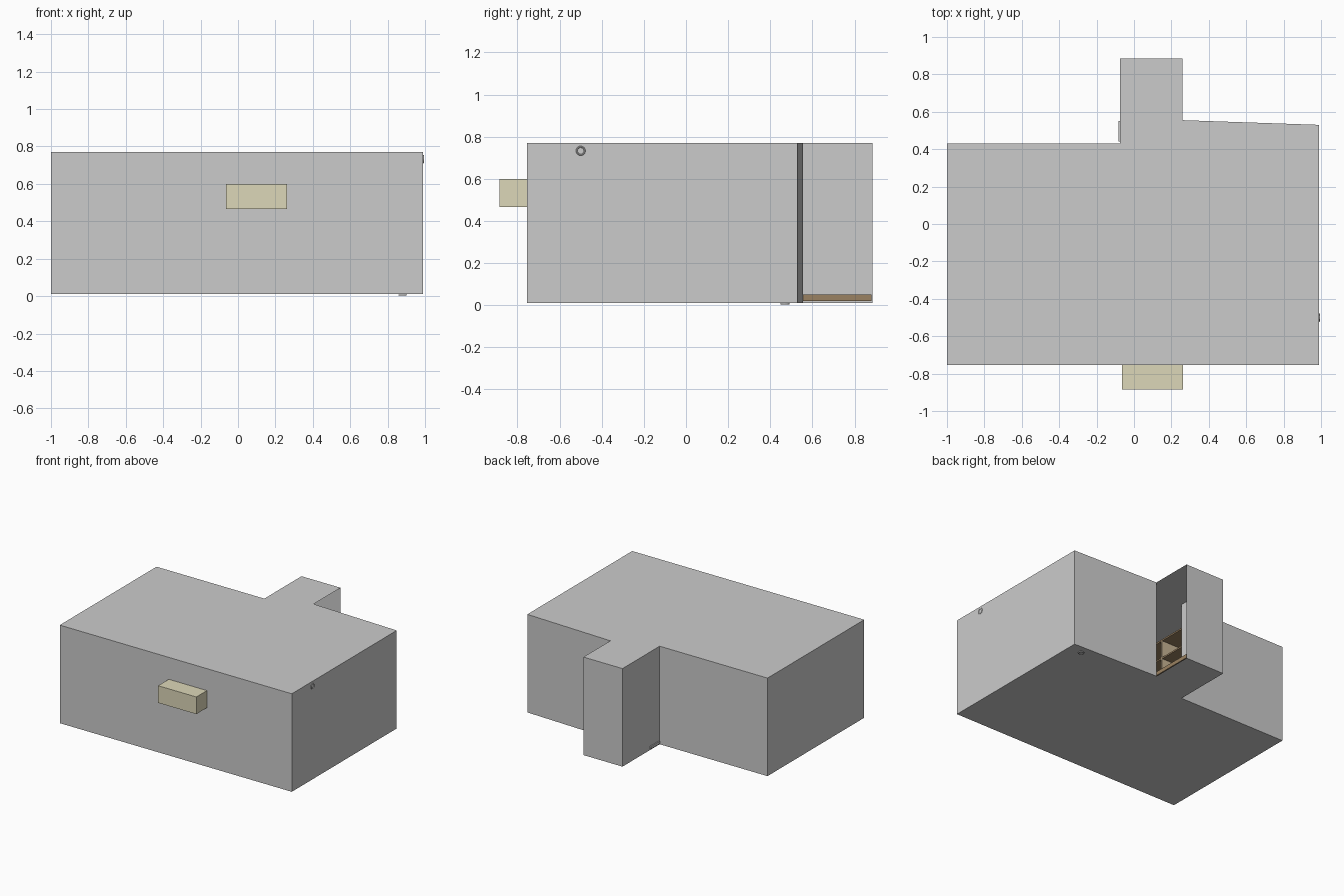
import bpy, bmesh, math

if "Cube" in bpy.data.objects:
    bpy.data.objects.remove(bpy.data.objects["Cube"])


def material(name, rgb):
    m = bpy.data.materials.new(name)
    m.diffuse_color = (*rgb, 1)
    m.use_nodes = True
    m.node_tree.nodes["Principled BSDF"].inputs["Base Color"].default_value = m.diffuse_color
    return m


CREAM = material("cream", (0.72, 0.68, 0.48))
WOOD = material("wood", (0.32, 0.22, 0.12))
TAN = material("tan", (0.58, 0.46, 0.30))


def box(name, x, y, z, mat=None):
    """Box from (min, max) ranges."""
    bpy.ops.mesh.primitive_cube_add(size=1, location=[sum(r) / 2 for r in (x, y, z)])
    o = bpy.context.object
    o.name = name
    o.scale = [r[1] - r[0] for r in (x, y, z)]
    if mat:
        o.data.materials.append(mat)
    return o


def ring(name, loc, rot=(0, 0, 0), r=0.019):
    bpy.ops.mesh.primitive_torus_add(location=loc, rotation=rot, major_radius=r,
                                     minor_radius=0.004, major_segments=16, minor_segments=6)
    bpy.context.object.name = name


# Room shell: floor plan extruded, with the alcove's right side left open
Z0, Z1 = 0.01, 0.77
plan = [(-1, -0.755), (0.99, -0.755), (0.99, 0.53), (0.26, 0.555),
        (0.26, 0.885), (-0.075, 0.885), (-0.075, 0.43), (-1, 0.43)]
OPEN_SIDE = 3
bm = bmesh.new()
low = [bm.verts.new((x, y, Z0)) for x, y in plan]
top = [bm.verts.new((x, y, Z1)) for x, y in plan]
bm.faces.new(low[::-1])
bm.faces.new(top)
for i in range(len(plan)):
    j = (i + 1) % len(plan)
    if i != OPEN_SIDE:
        bm.faces.new((low[i], low[j], top[j], top[i]))
mesh = bpy.data.meshes.new("room_shell")
bm.to_mesh(mesh)
bm.free()
bpy.context.collection.objects.link(bpy.data.objects.new("room_shell", mesh))

# Wall unit that pokes through the front wall
box("wall_unit", (-0.065, 0.262), (-0.885, -0.70), (0.467, 0.60), CREAM)

# Window frame inside the slanted back wall
for z in (0.30, 0.65):
    o = box("window_rail", (0.34, 0.80), (0.520, 0.534), (z - 0.006, z + 0.006))
    o.rotation_euler.z = math.atan2(-0.025, 0.73)
for x in (0.34, 0.80):
    box("window_stile", (x - 0.006, x + 0.006), (0.518, 0.534), (0.30, 0.65))

# Small rings and bar showing through the walls and floor
ring("wall_ring", (0.99, -0.50, 0.733), (0, math.pi / 2, 0))
ring("floor_ring", (0.88, 0.47, 0.006))
box("skirting_bar", (-0.084, -0.076), (0.44, 0.55), (0.02, 0.04))

# Alcove step, seen through the open side
box("alcove_step", (-0.07, 0.255), (0.50, 0.88), (0.02, 0.05), WOOD)

# Bookcase just inside the room
box("bookcase_back", (-0.34, -0.33), (-0.10, 0.42), (0.02, 0.62), TAN)
for y in (-0.10, 0.15, 0.40):
    box("bookcase_side", (-0.33, -0.12), (y, y + 0.015), (0.02, 0.62), TAN)
for i in range(5):
    z = 0.03 + i * 0.145
    box("bookcase_shelf", (-0.33, -0.12), (-0.10, 0.415), (z, z + 0.012), WOOD)
box("bookcase_door", (-0.12, -0.11), (-0.10, 0.415), (0.03, 0.30), TAN)

# Desk by the window
box("desk_top", (0.40, 0.94), (0.24, 0.50), (0.24, 0.26), WOOD)
for x in (0.41, 0.91):
    for y in (0.25, 0.47):
        box("desk_leg", (x, x + 0.02), (y, y + 0.02), (0.012, 0.24), WOOD)

# Bed along the left wall
box("bed_frame", (-0.97, -0.50), (-0.72, 0.20), (0.03, 0.12), WOOD)
box("mattress", (-0.95, -0.52), (-0.70, 0.18), (0.12, 0.19), CREAM)
